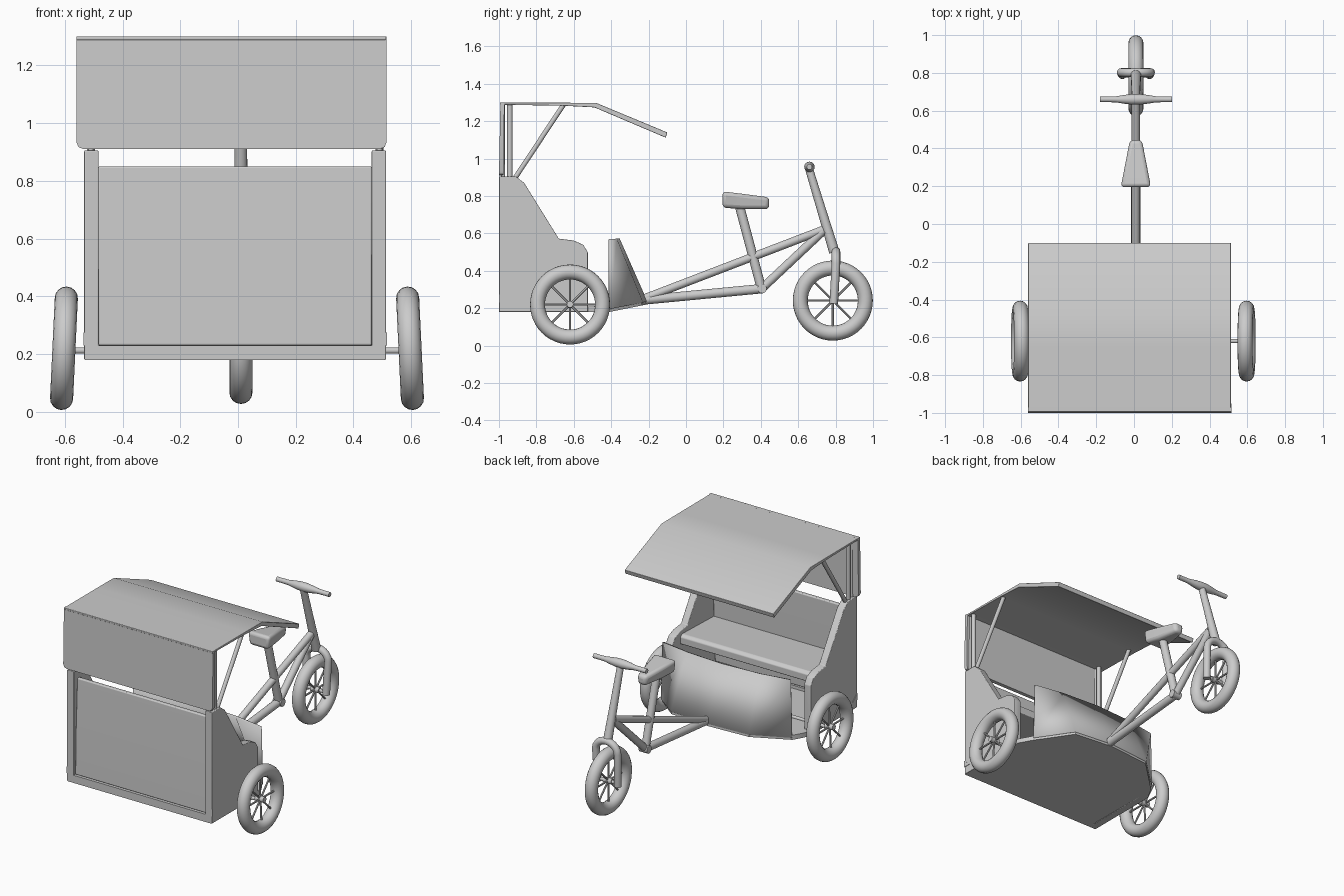
import bpy, bmesh, math
from mathutils import Vector

if "Cube" in bpy.data.objects:
    bpy.data.objects.remove(bpy.data.objects["Cube"])

CX = -0.01   # cabin centre line
BX = 0.01    # cycle centre line


def finish(name, bm, bevel=0.0, angle=35):
    bmesh.ops.recalc_face_normals(bm, faces=bm.faces)
    me = bpy.data.meshes.new(name)
    bm.to_mesh(me)
    bm.free()
    ob = bpy.data.objects.new(name, me)
    bpy.context.collection.objects.link(ob)
    if bevel:
        m = ob.modifiers.new("bevel", 'BEVEL')
        m.width, m.segments, m.limit_method = bevel, 3, 'ANGLE'
    bpy.context.view_layer.objects.active = ob
    ob.select_set(True)
    bpy.ops.object.shade_smooth_by_angle(angle=math.radians(angle))
    ob.select_set(False)
    return ob


def loft(name, rings, bevel=0.0, cap=True):
    """Skin a stack of equal-length closed rings."""
    bm = bmesh.new()
    vs = [[bm.verts.new(p) for p in r] for r in rings]
    n = len(vs[0])
    for a, b in zip(vs, vs[1:]):
        for i in range(n):
            j = (i + 1) % n
            bm.faces.new((a[i], a[j], b[j], b[i]))
    if cap:
        bm.faces.new(vs[0])
        bm.faces.new(vs[-1])
    return finish(name, bm, bevel)


def side_profile(name, pts, x0, x1, bevel=0.0):
    return loft(name, [[(x, y, z) for y, z in pts] for x in (x0, x1)], bevel)


def rod(name, a, b, radii, n=16):
    """Round bar from a to b; radii is one radius or a list spread along it."""
    a, b = Vector(a), Vector(b)
    if not isinstance(radii, (list, tuple)):
        radii = [radii, radii]
    q = (b - a).to_track_quat('Z', 'Y')
    rings = []
    for k, r in enumerate(radii):
        c = a.lerp(b, k / (len(radii) - 1))
        rings.append([c + q @ Vector((r * math.cos(t * math.tau / n),
                                      r * math.sin(t * math.tau / n), 0)) for t in range(n)])
    return loft(name, rings)


def tube_path(name, pts, r):
    cu = bpy.data.curves.new(name, 'CURVE')
    cu.dimensions, cu.bevel_depth, cu.bevel_resolution = '3D', r, 4
    cu.use_fill_caps = True
    sp = cu.splines.new('POLY')
    sp.points.add(len(pts) - 1)
    for p, c in zip(sp.points, pts):
        p.co = (*c, 1)
    ob = bpy.data.objects.new(name, cu)
    bpy.context.collection.objects.link(ob)


def wheel(name, loc, tilt=0.0, major=0.174, minor=0.04):
    parts = []
    rings = []
    for i in range(49):
        a = i * math.tau / 48
        rings.append([((minor * math.sin(t * math.tau / 16)),
                       (major + minor * math.cos(t * math.tau / 16)) * math.cos(a),
                       (major + minor * math.cos(t * math.tau / 16)) * math.sin(a))
                      for t in range(16)])
    tyre = loft(name + "_tyre", rings, cap=False)
    bm = bmesh.new()
    bm.from_mesh(tyre.data)
    bmesh.ops.remove_doubles(bm, verts=bm.verts, dist=1e-5)
    bm.to_mesh(tyre.data)
    bm.free()
    parts.append(tyre)
    parts.append(rod(name + "_hub", (-0.03, 0, 0), (0.03, 0, 0), 0.018))
    for i in range(8):
        a = i * math.tau / 8
        d = Vector((0, math.cos(a), math.sin(a)))
        parts.append(rod(name + "_spoke", d * 0.01, d * (major - 0.03), 0.006, 8))
    for p in parts:
        p.location = loc
        p.rotation_euler = (0, tilt, 0)


# wheels and axle
wheel("rear_wheel_left", (-0.603, -0.62, 0.22), math.radians(2.7))
wheel("rear_wheel_right", (0.596, -0.62, 0.22), math.radians(-2.7))
wheel("front_wheel", (BX, 0.785, 0.241))
rod("rear_axle", (-0.61, -0.62, 0.212), (0.6, -0.62, 0.212), 0.011)

# floor with tapered nose
half = [(0.52, -1.0), (0.52, -0.5), (0.47, -0.41), (0.28, -0.235)]
outline = half + [(0, -0.212)] + [(-x, y) for x, y in reversed(half)]
rise = lambda y: max(0.0, (y + 0.41) * 0.2)
loft("floor", [[(CX + x, y, 0.18 + rise(y)) for x, y in outline],
               [(CX + x, y, 0.21 + rise(y) * 0.6) for x, y in outline]])

# side panels with arm rests
panel = [(-1, 0.18), (-1, 0.905), (-0.91, 0.905), (-0.865, 0.87), (-0.68, 0.572),
         (-0.60, 0.562), (-0.55, 0.54), (-0.525, 0.50), (-0.525, 0.18)]
for s, n in ((-1, "left"), (1, "right")):
    side_profile("side_panel_" + n, panel, CX + s * 0.473, CX + s * 0.523, 0.004)
    # canopy posts, braces and corner gussets
    x = CX + s * 0.5
    rod("canopy_post_" + n, (x, -0.942, 0.80), (x, -0.942, 1.29), 0.014)
    rod("canopy_rear_post_" + n, (x, -0.978, 0.88), (x, -0.978, 1.29), 0.01)
    rod("canopy_brace_" + n, (x, -0.925, 0.88), (x, -0.655, 1.288), 0.013)
    side_profile("corner_gusset_" + n, [(-1.0, 0.23), (-1.0, 0.275), (-0.95, 0.23)],
                 CX + s * 0.48, CX + s * 0.526)

# seat, backrest and rear sill
side_profile("backrest", [(-0.985, 0.23), (-0.98, 0.5), (-0.965, 0.85), (-0.94, 0.85),
                          (-0.945, 0.5), (-0.96, 0.23)], CX - 0.474, CX + 0.474, 0.006)
side_profile("seat", [(-0.96, 0.48), (-0.96, 0.53), (-0.62, 0.54), (-0.60, 0.525), (-0.60, 0.48)],
             CX - 0.474, CX + 0.474, 0.005)
side_profile("rear_sill", [(-1.0, 0.205), (-1.0, 0.23), (-0.95, 0.23), (-0.95, 0.205)],
             CX - 0.51, CX + 0.51)

# curved dash panel in front of the passengers
top = [(-0.46, -0.408), (-0.26, -0.375), (0, -0.36), (0.26, -0.375), (0.46, -0.408)]
bot = [(-0.47, -0.408), (-0.28, -0.235), (0, -0.212), (0.28, -0.235), (0.47, -0.408)]
bm = bmesh.new()
rows = [[bm.verts.new((CX + x, y, 0.57)) for x, y in top],
        [bm.verts.new((CX + x, y, 0.195 + rise(y))) for x, y in bot]]
for i in range(4):
    bm.faces.new((rows[0][i], rows[0][i + 1], rows[1][i + 1], rows[1][i]))
dash = finish("dash_panel", bm)
sol = dash.modifiers.new("thickness", 'SOLIDIFY')
sol.thickness, sol.offset = 0.012, 0

# canopy roof and its back flap
side_profile("canopy_roof", [(-0.995, 1.30), (-0.66, 1.299), (-0.48, 1.298), (-0.10, 1.14),
                             (-0.108, 1.112), (-0.49, 1.274), (-0.66, 1.283), (-0.995, 1.288)],
             -0.56, 0.513, 0.003)
bm = bmesh.new()
c = 0.025
flap = [(-0.56, 1.30), (-0.56, 0.91 + c), (-0.553, 0.917), (-0.56 + c, 0.91),
        (0.515 - c, 0.91), (0.508, 0.917), (0.515, 0.91 + c), (0.515, 1.30)]
loft("canopy_back_flap", [[(x, y - (z - 0.91) * s, z) for x, z in flap]
                          for y, s in ((-1.0, -0.02), (-0.975, -0.01))])
bm.free()

# cycle frame
P = lambda y, z: (BX, y, z)
rod("lower_tube", P(-0.24, 0.243), P(0.41, 0.305), 0.025)
rod("upper_tube", P(-0.23, 0.25), P(0.735, 0.62), 0.022)
rod("diagonal_tube", P(0.405, 0.305), P(0.735, 0.615), 0.023)
rod("seat_tube", P(0.405, 0.30), P(0.285, 0.75), 0.025)
rod("crank_shell", (BX - 0.03, 0.407, 0.305), (BX + 0.03, 0.407, 0.305), 0.025)
rod("steering_tube", P(0.655, 0.955), P(0.793, 0.50), [0.021, 0.024, 0.028])

# fork
arch = [(BX - 0.078 * math.cos(t * math.pi / 10), 0.802, 0.44 + 0.065 * math.sin(t * math.pi / 10))
        for t in range(11)]
tube_path("fork", [(BX - 0.072, 0.79, 0.225)] + arch + [(BX + 0.072, 0.79, 0.225)], 0.023)
rod("front_axle", (BX - 0.075, 0.787, 0.241), (BX + 0.075, 0.787, 0.241), 0.011)

# handlebar
rod("handlebar", (BX - 0.19, 0.66, 0.956), (BX + 0.19, 0.66, 0.956),
    [0.015, 0.015, 0.016, 0.023, 0.028, 0.028, 0.023, 0.016, 0.015, 0.015])

# saddle
loft("saddle", [[(BX + sx * w, y, z) for sx, z in ((-0.85, b), (0.85, b), (1, t), (-1, t))]
                for y, w, b, t in ((0.195, 0.083, 0.738, 0.825), (0.30, 0.062, 0.73, 0.812),
                                   (0.445, 0.033, 0.73, 0.793))], 0.02)
